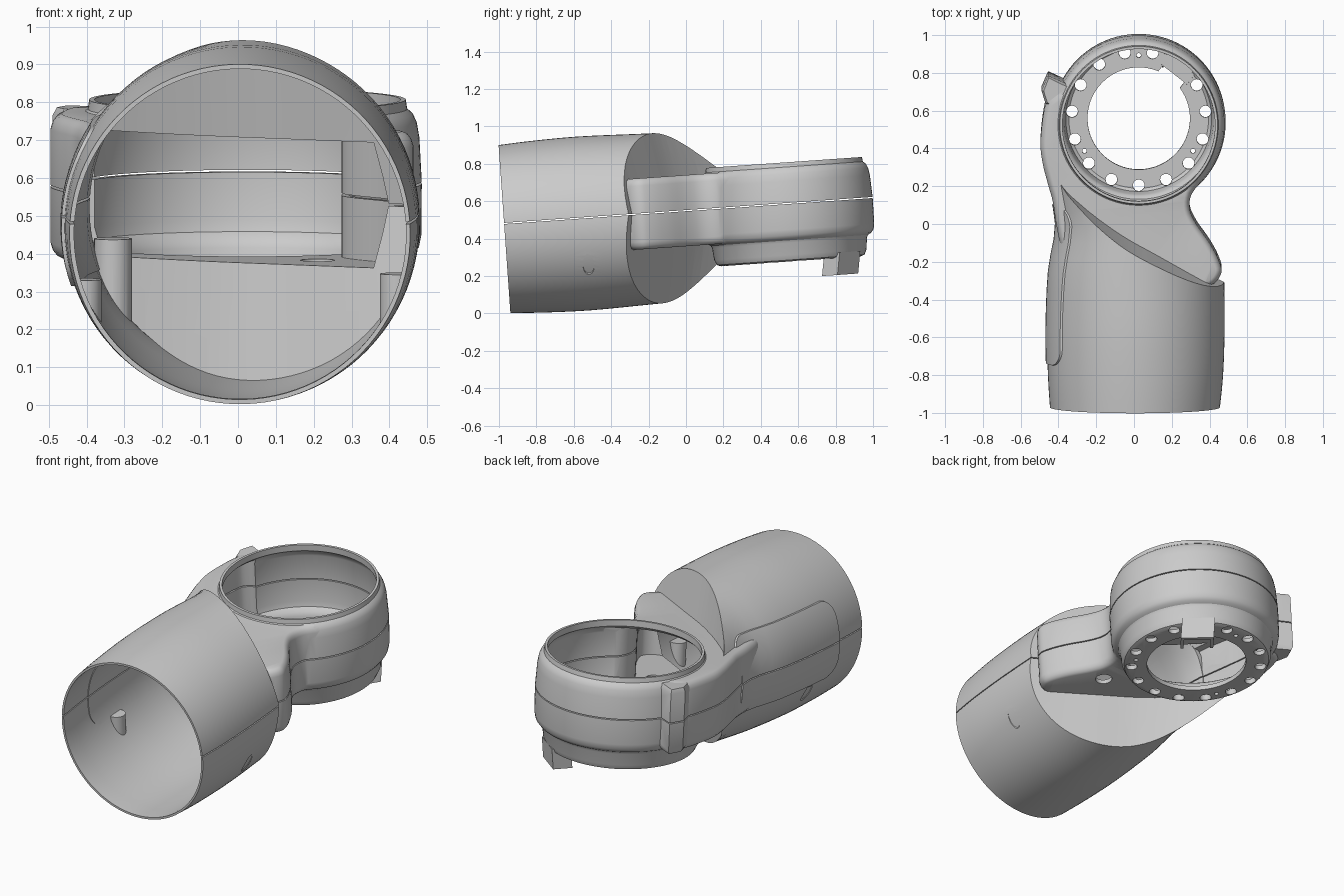
import bpy, bmesh, math
from mathutils import Vector, Matrix

if "Cube" in bpy.data.objects:
    bpy.data.objects.remove(bpy.data.objects["Cube"])

TILT = Matrix.Translation((0, 0, 0.55)) @ Matrix.Rotation(math.radians(4.03), 4, 'X')
CX, CY = 0.025, 0.54            # centre of the joint ring


def smooth(pts, closed=False, n=4):
    """Catmull-Rom curve through points of any dimension."""
    p = [Vector(q) for q in pts]
    p = [p[-1]] + p + p[:2] if closed else [p[0]] + p + [p[-1]]
    out = []
    for i in range(1, len(p) - 2):
        a, b, c, d = p[i - 1:i + 3]
        for k in range(n):
            t = k / n
            out.append(0.5 * (2 * b + (c - a) * t + (2 * a - 5 * b + 4 * c - d) * t**2
                              + (3 * b - a - 3 * c + d) * t**3))
    return out if closed else out + [p[-2]]


def volume(me):
    bm = bmesh.new()
    bm.from_mesh(me)
    v = bm.calc_volume(signed=True)
    bm.free()
    return v


def loft(name, rings):
    """Closed solid through rings of equal point count."""
    bm = bmesh.new()
    vs = [[bm.verts.new(p) for p in r] for r in rings]
    n = len(vs[0])
    for a, b in zip(vs, vs[1:]):
        for i in range(n):
            j = (i + 1) % n
            bm.faces.new((a[i], a[j], b[j], b[i]))
    bm.faces.new(vs[0][::-1])
    bm.faces.new(vs[-1])
    bmesh.ops.triangulate(bm, faces=[f for f in bm.faces if len(f.verts) > 4])
    if bm.calc_volume(signed=True) < 0:
        bmesh.ops.reverse_faces(bm, faces=bm.faces)
    me = bpy.data.meshes.new(name)
    bm.to_mesh(me)
    bm.free()
    ob = bpy.data.objects.new(name, me)
    bpy.context.collection.objects.link(ob)
    return ob


def lathe(name, profile, cx=CX, cy=CY, n=96):
    return loft(name, [[(cx + r * math.cos(i * math.tau / n), cy + r * math.sin(i * math.tau / n), z)
                        for i in range(n)] for r, z in profile])


def prism(name, outline, layers):
    """Outline in plan, layers of (height, inset, shift in y)."""
    pts = [Vector(p) for p in outline]
    n = len(pts)
    area = sum(pts[i - 1].x * pts[i].y - pts[i].x * pts[i - 1].y for i in range(n))
    nor = []
    for i in range(n):
        t = (pts[(i + 1) % n] - pts[i]).normalized() + (pts[i] - pts[i - 1]).normalized()
        nor.append(Vector((-t.y, t.x)).normalized() * (1 if area > 0 else -1))
    return loft(name, [[(p.x + m.x * d, p.y + m.y * d + s, z) for p, m in zip(pts, nor)]
                       for z, d, s in layers])


def combine(ob, other, op, keep=False):
    """Boolean that falls back to other solvers if the volume is implausible."""
    a, b, e = volume(ob.data), volume(other.data), 1e-4
    lo, hi = {'UNION': (max(a, b), a + b), 'DIFFERENCE': (max(a - b, e * 20), a),
              'INTERSECT': (e, min(a, b))}[op]
    m = ob.modifiers.new("bool", 'BOOLEAN')
    m.operation, m.object = op, other
    for solver, own in (('EXACT', False), ('MANIFOLD', False), ('EXACT', True), ('FLOAT', False)):
        m.solver, m.use_self = solver, own
        bpy.context.view_layer.update()
        me = bpy.data.meshes.new_from_object(ob.evaluated_get(bpy.context.evaluated_depsgraph_get()))
        if lo - e <= volume(me) <= hi + e:
            ob.data = me
            break
    ob.modifiers.clear()
    if not keep:
        bpy.data.objects.remove(other)
    return ob


def barrel(name, grow=0.0):
    """Slightly bulging elliptical tube body along y."""
    secs = smooth([(-.975, .005, .45, .45), (-.8, .008, .464, .46), (-.55, .01, .47, .466),
                   (-.25, .015, .462, .458), (0, .03, .44, .45), (.25, .02, .48, .43),
                   (.5, 0, .5, .42)], n=3)
    rings = []
    for k, (y, cx, rx, rz) in enumerate(secs):
        y = -1.05 if k == 0 and grow < 0 else y
        rings.append([(cx + (rx + grow) * math.cos(a), y, -.03 + (rz + grow) * math.sin(a))
                      for a in [(i + .3) * math.tau / 96 for i in range(96)]])
    return loft(name, rings)


def diagonal(shift):
    """Block that keeps the tube in front of the curved diagonal wall."""
    curve = smooth([(-.7, .8), (-.42, .31), (-.29, .16), (-.08, .0), (.13, -.12), (.44, -.29), (.7, -.40)])
    return prism("keep", curve + [(.7, -1.3), (-.7, -1.3)],
                 [(-.6, 0, shift - .12), (.001, 0, shift), (.6, 0, shift - .12)])


NECK = smooth([(-.3, -.25), (.1, -.32), (.30, -.335), (.41, -.315), (.462, -.25), (.448, -.18),
               (.40, -.09), (.33, .01), (.295, .09), (.305, .17), (.375, .29), (.3, .5), (0, .62),
               (-.34, .72), (-.44, .7), (-.475, .62), (-.495, .45), (-.485, .34), (-.455, .22),
               (-.43, .13), (-.41, 0), (-.38, -.12)], True)

# outer shell: tube, neck, joint ring and side ear
shell = combine(barrel("elbow_shell"), diagonal(0), 'INTERSECT')
combine(shell, prism("neck", NECK, [(-.19, .03, 0), (-.184, .017, 0), (-.17, .006, 0), (-.15, 0, 0),
                                    (.15, 0, 0), (.17, .006, 0), (.184, .017, 0), (.19, .03, 0)]), 'UNION')
combine(shell, lathe("ring", [(.375, -.31), (.395, -.302), (.408, -.275), (.415, -.21), (.422, -.197),
                              (.44, -.187), (.453, -.17), (.459, -.14), (.4605, 0), (.454, .12),
                              (.447, .16), (.437, .182), (.422, .195), (.418, .22)]), 'UNION')
combine(shell, prism("ear", [(-.34, .745), (-.37, .762), (-.455, .80), (-.49, .72), (-.468, .65), (-.38, .6)],
                     [(-.175, .012, 0), (-.155, 0, 0), (.165, 0, 0), (.187, .012, 0)]), 'UNION')

# hollow interior
inner = combine(barrel("inner", -.014), diagonal(-.03), 'INTERSECT')
combine(shell, inner, 'DIFFERENCE')
combine(shell, prism("inner_neck", NECK, [(-.166, .02, 0), (.166, .02, 0)]), 'DIFFERENCE')
combine(shell, lathe("inner_ring", [(.37, -.284), (.386, -.27), (.396, -.2), (.405, -.178), (.428, -.16),
                                    (.436, -.13), (.436, .14), (.425, .168), (.404, .185),
                                    (.404, .4)]), 'DIFFERENCE')

# flange opening, bolt circle and locating holes
combine(shell, lathe("bore", [(.271, -.4), (.271, -.2)]), 'DIFFERENCE')
holes = [(-90 + 24 * k, .355, .031) for k in range(15) if k != 6]
holes += [(a, .335, .012) for a in (-31, -149, 90)]
for deg, rad, size in holes:
    a = math.radians(deg)
    combine(shell, lathe("hole", [(size, -.4), (size, -.25)], CX + rad * math.cos(a),
                         CY + rad * math.sin(a), 20), 'DIFFERENCE')
combine(shell, lathe("neck_hole", [(.045, -.25), (.045, -.12)], .21, -.02, 32), 'DIFFERENCE')


def radial(pts, deg=52):
    c, s = math.cos(math.radians(deg)), math.sin(math.radians(deg))
    return [(CX + r * c - t * s, CY + r * s + t * c) for r, t in pts]


# notch in the flange with a U-shaped tab below it
combine(shell, prism("notch", radial([(.25, -.072), (.392, -.072), (.392, .072), (.25, .072)]),
                     [(-.42, 0, 0), (-.25, 0, 0)]), 'DIFFERENCE')
tab = prism("flange_tab", radial([(.30, -.09), (.405, -.09), (.405, .09), (.30, .09), (.30, .072),
                                  (.385, .072), (.385, -.072), (.30, -.072)]),
            [(-.40, 0, -.02), (-.28, 0, 0)])

# screw bosses and cable post inside the tube
parts = [shell, tab]
for name, x, y, r, top in (("boss_left", -.405, -.54, .045, -.18), ("boss_right", .42, -.54, .045, -.165),
                           ("inner_post", -.33, 0, .05, -.11)):
    post = lathe(name, [(r, -.6), (r, top)], x, y, 32)
    hull = barrel("hull", -.004)
    combine(post, hull, 'INTERSECT')
    if name != "inner_post":
        drill = lathe("drill", [(.03, -.6), (.03, top - .025)], x, y, 32)
        combine(shell, drill, 'DIFFERENCE', keep=True)
        combine(post, drill, 'DIFFERENCE')
    parts.append(post)

# raised access panel on the left side
rect = []
for k, (sy, sz) in enumerate(((1, 1), (-1, 1), (-1, -1), (1, -1))):
    for i in range(9):
        a = math.radians(90 * k + i * 11.25)
        rect.append((-.32 + sy * .33 + .09 * math.cos(a), .02 + sz * .12 + .09 * math.sin(a)))
panel = combine(barrel("side_panel", .009),
                loft("panel_cut", [[(x, y, z) for y, z in rect] for x in (-.7, -.2)]), 'INTERSECT')
combine(panel, barrel("panel_inner", -.018), 'DIFFERENCE')
parts.append(panel)

# parting seam between upper and lower halves
for ob in (shell, panel):
    combine(ob, prism("seam", [(-.8, -1.2), (.8, -1.2), (.8, 1.2), (-.8, 1.2)],
                      [(-.003, 0, 0), (.003, 0, 0)]), 'DIFFERENCE')

# tilt everything into place and shade
bpy.ops.object.select_all(action='DESELECT')
for ob in parts:
    ob.data.transform(TILT)
    ob.select_set(True)
bpy.context.view_layer.objects.active = shell
bpy.ops.object.shade_smooth_by_angle(angle=math.radians(30))
